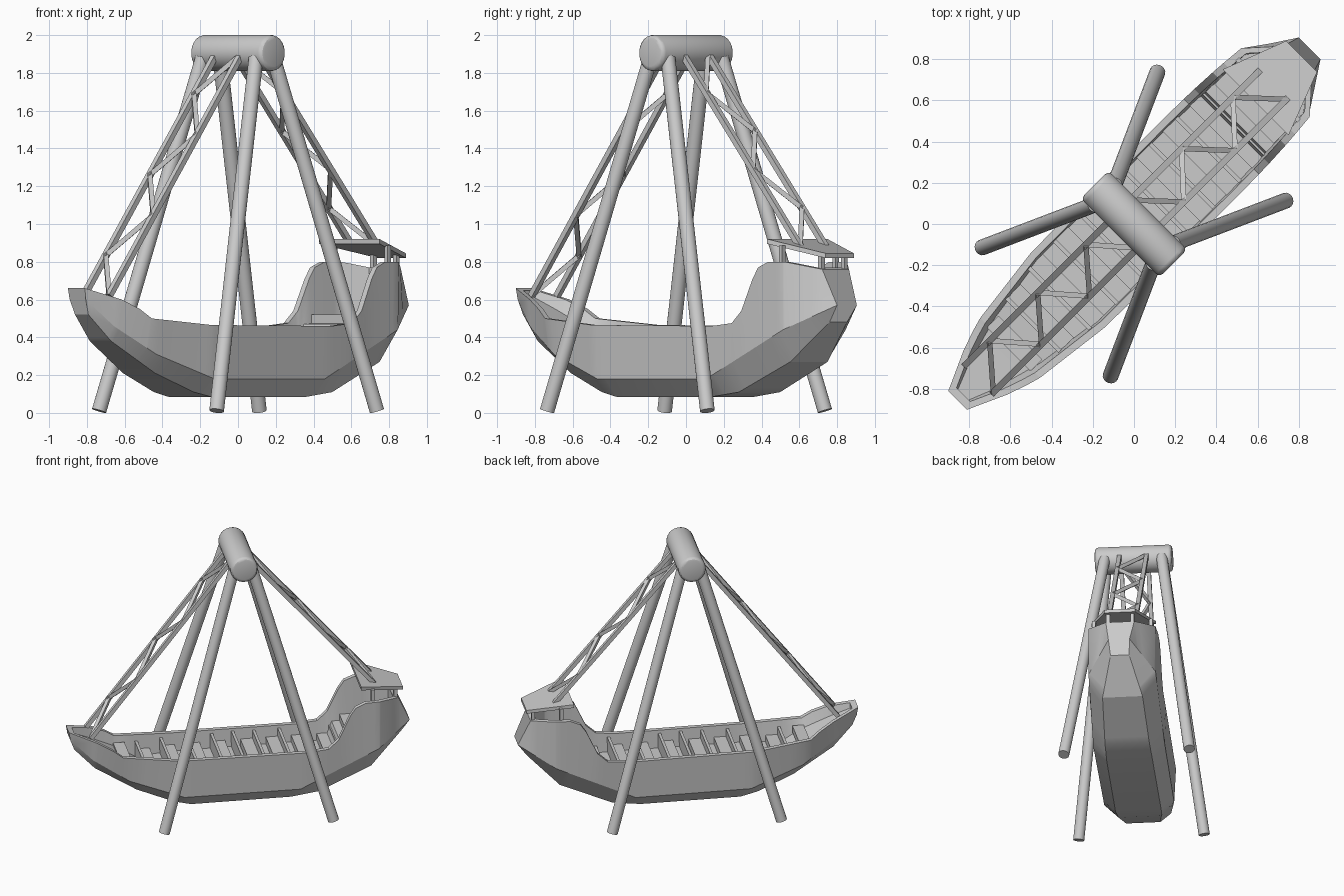
import bpy, bmesh, math
from mathutils import Vector, Matrix

if "Cube" in bpy.data.objects:
    bpy.data.objects.remove(bpy.data.objects["Cube"])

# The ride is built along X, then turned to lie on the diagonal
TURN = Matrix.Rotation(math.radians(45), 4, "Z")

grey = bpy.data.materials.new("plain grey")
grey.use_nodes = True
grey.diffuse_color = (0.6, 0.6, 0.6, 1)
grey.node_tree.nodes["Principled BSDF"].inputs["Base Color"].default_value = (0.6, 0.6, 0.6, 1)


def finish(bm, name, angle=30):
    bmesh.ops.recalc_face_normals(bm, faces=bm.faces)
    bm.transform(TURN)
    mesh = bpy.data.meshes.new(name)
    bm.to_mesh(mesh)
    bm.free()
    mesh.materials.append(grey)
    mesh.shade_smooth()
    mesh.set_sharp_from_angle(angle=math.radians(angle))
    ob = bpy.data.objects.new(name, mesh)
    bpy.context.collection.objects.link(ob)
    return ob


def add_rod(bm, a, b, radius, sides):
    a, b = Vector(a), Vector(b)
    d = b - a
    spin = Matrix.Rotation(math.pi / sides, 4, "Z")
    place = Matrix.Translation((a + b) / 2) @ d.to_track_quat("Z", "Y").to_matrix().to_4x4() @ spin
    bmesh.ops.create_cone(bm, cap_ends=True, segments=sides, radius1=radius,
                          radius2=radius, depth=d.length, matrix=place)


def add_box(bm, centre, size):
    bmesh.ops.create_cube(bm, size=1, matrix=Matrix.Translation(centre) @ Matrix.Diagonal((*size, 1)))


def sample(curve, u):
    """Point on a (u, half width, height) polyline, held at its ends."""
    if u <= curve[0][0]:
        return Vector(curve[0])
    for a, b in zip(curve, curve[1:]):
        if u <= b[0]:
            return Vector(a).lerp(Vector(b), (u - a[0]) / (b[0] - a[0]))
    return Vector(curve[-1])


# Hull lines: gunwale, chine, keel edge and inner floor
gunwale = [(-1.21, .064, .66), (-1.02, .15, .6), (-.92, .185, .55), (-.85, .205, .5),
           (-.45, .255, .465), (.45, .26, .46), (.6, .258, .475), (.67, .256, .54),
           (.75, .252, .71), (.79, .25, .77), (.86, .245, .8), (.97, .235, .8), (1.12, .1, .76)]
chine = [(-1.2, .06, .6), (-1.05, .12, .46), (-.8, .19, .31), (-.42, .245, .18),
         (.4, .25, .18), (.96, .235, .44), (1.205, .074, .57)]
keel = [(-1.17, .05, .52), (-1.03, .08, .38), (-.74, .12, .21), (-.48, .15, .11),
        (-.36, .16, .085), (.35, .16, .085), (.55, .155, .11), (.92, .14, .27), (1.14, .065, .48)]
floor = [(-1.17, 0, .61), (-.86, 0, .44), (-.7, 0, .33), (.65, 0, .33), (.7, 0, .47), (1.08, 0, .49)]
WALL = .035


def inner_width(u):
    return max(min(sample(gunwale, u).y, sample(chine, u).y) - WALL, .025)


# Hull: rings of ten points lofted along the length
bm = bmesh.new()
rings = []
for u in sorted({p[0] for p in gunwale + chine + keel + floor}):
    f, g = sample(floor, u), sample(gunwale, u)
    f.y = inner_width(f.x)
    lip = Vector((f.x, max(sample(gunwale, f.x).y - WALL, f.y), sample(gunwale, f.x).z))
    half = [f, lip, g, sample(chine, u), sample(keel, u)]
    ring = half + [Vector((p.x, -p.y, p.z)) for p in reversed(half)]
    rings.append([bm.verts.new(p) for p in ring])
for r, s in zip(rings, rings[1:]):
    for i in range(10):
        j = (i + 1) % 10
        bm.faces.new((r[i], r[j], s[j], s[i]))
for r in (rings[0], rings[-1]):
    for idx in ((2, 3, 4, 5, 6, 7), (1, 2, 7, 8), (0, 1, 8, 9)):
        bm.faces.new([r[i] for i in idx])
bmesh.ops.remove_doubles(bm, verts=bm.verts, dist=.0005)
finish(bm, "hull", 20)

# Benches: seat and backrest facing the middle, plus end steps
bm = bmesh.new()
for side in (-1, 1):
    for k in range(4):
        u = side * (.1 + .18 * k)
        w = 2 * inner_width(u) + .01
        add_box(bm, (u, 0, .355), (.09, w, .05))
        add_box(bm, (u + side * .05, 0, .385), (.02, w, .11))
add_box(bm, (0, 0, .385), (.02, 2 * inner_width(0) + .01, .12))
add_box(bm, (.82, 0, .495), (.13, 2 * inner_width(.82), .05))
add_box(bm, (-.82, 0, .43), (.08, 2 * inner_width(-.82), .05))
finish(bm, "benches")

# Support legs
bm = bmesh.new()
for sx in (-1, 1):
    for sy in (-1, 1):
        add_rod(bm, (sx * .6, sy * .44, .011), (sx * .065, sy * .2, 1.88), .039, 20)
finish(bm, "support_legs")

# Axle drum
bm = bmesh.new()
add_rod(bm, (0, -.27, 1.905), (0, .27, 1.905), .096, 24)
rims = [e for e in bm.edges if abs(e.verts[0].co.y - e.verts[1].co.y) < .01]
bmesh.ops.bevel(bm, geom=rims, offset=.025, segments=3, profile=.5, affect="EDGES")
finish(bm, "axle_drum")


# Hanging trusses: two beams with zigzag braces
def truss(name, top, bottom, first, count):
    bm = bmesh.new()
    top, bottom = Vector(top), Vector(bottom)
    for s in (-1, 1):
        off = Vector((0, s * .095, 0))
        add_rod(bm, top + off, bottom + off, .021, 4)
    for i in range(count):
        s = first if i % 2 == 0 else -first
        off = Vector((0, s * .095, 0))
        add_rod(bm, top.lerp(bottom, i / count) + off, top.lerp(bottom, (i + 1) / count) - off, .018, 4)
    finish(bm, name)


truss("bow_truss", (-.07, 0, 1.9), (-1.06, 0, .62), -1, 6)
truss("stern_truss", (.07, 0, 1.9), (.95, 0, .88), 1, 5)

# Canopy over the stern: a sloping tapered plate on posts
bm = bmesh.new()
outline = [(.834, .226, .92), (.834, -.226, .92), (1.15, -.106, .845), (1.15, .106, .845)]
plate = bm.faces.new([bm.verts.new(p) for p in outline])
low = bmesh.ops.extrude_face_region(bm, geom=[plate])
bmesh.ops.translate(bm, vec=(0, 0, -.025),
                    verts=[v for v in low["geom"] if isinstance(v, bmesh.types.BMVert)])
finish(bm, "canopy")

bm = bmesh.new()
for s in (-1, 1):
    for u, v, top in ((.92, .2, .885), (1.1, .085, .845)):
        add_box(bm, (u, s * v, (top + .74) / 2), (.025, .025, top - .74))
finish(bm, "canopy_posts")
